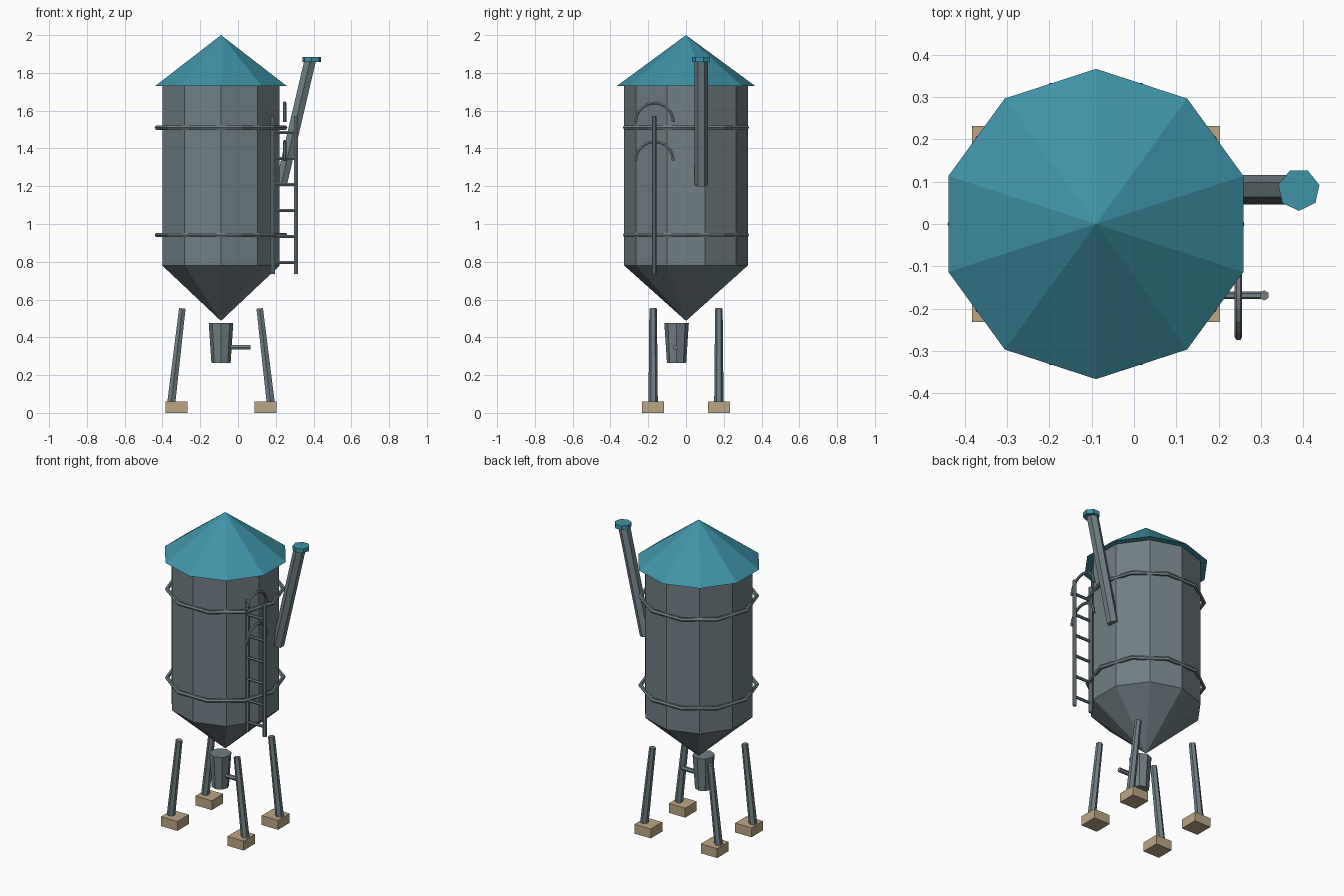
import bpy, math
from mathutils import Vector

if "Cube" in bpy.data.objects:
    bpy.data.objects.remove(bpy.data.objects["Cube"])

CX = -0.09  # tank axis


def material(name, rgb):
    m = bpy.data.materials.new(name)
    m.diffuse_color = (*rgb, 1)
    m.use_nodes = True
    m.node_tree.nodes["Principled BSDF"].inputs["Base Color"].default_value = m.diffuse_color
    return m


TEAL = material("teal_paint", (0.05, 0.29, 0.39))
STEEL = material("slate_steel", (0.16, 0.21, 0.23))
TAN = material("tan_block", (0.50, 0.38, 0.23))


def finish(name, mat):
    ob = bpy.context.object
    ob.name = name
    ob.data.materials.append(mat)
    return ob


def rod(name, a, b, r1, r2=None, sides=6, mat=STEEL, spin=0):
    """Faceted cylinder or cone from point a (radius r1) to point b (radius r2)."""
    a, b = Vector(a), Vector(b)
    d = b - a
    bpy.ops.mesh.primitive_cone_add(vertices=sides, radius1=r1,
                                    radius2=r1 if r2 is None else r2, depth=d.length)
    ob = finish(name, mat)
    ob.location = (a + b) / 2
    ob.rotation_mode = 'QUATERNION'
    ob.rotation_quaternion = Vector((0, 0, 1)).rotation_difference(d)
    if spin:
        ob.rotation_mode = 'XYZ'
        ob.rotation_euler = (0, 0, spin)
    return ob


# Tank: roof, shell, hopper
rod("roof", (CX, 0, 1.73), (CX, 0, 2.0), 0.367, 0, 10, TEAL)
rod("tank_shell", (CX, 0, 0.78), (CX, 0, 1.73), 0.327, sides=10)
rod("hopper_cone", (CX, 0, 0.487), (CX, 0, 0.78), 0, 0.327, 10)

# Bands around the shell, corners over the flat faces
for name, z in (("lower_band", 0.942), ("upper_band", 1.51)):
    bpy.ops.mesh.primitive_torus_add(location=(CX, 0, z), major_segments=10,
                                     minor_segments=6, major_radius=0.338,
                                     minor_radius=0.013)
    finish(name, STEEL)

# Splayed legs on foot blocks
for sx, xn in ((-1, "left"), (1, "right")):
    for sy, yn in ((-1, "front"), (1, "back")):
        rod(f"{yn}_{xn}_leg", (CX + sx * 0.266, sy * 0.174, 0.03),
            (CX + sx * 0.205, sy * 0.174, 0.553), 0.025, 0.02)
        bpy.ops.mesh.primitive_cube_add(size=1, location=(CX + sx * 0.235, sy * 0.174, 0.03))
        finish(f"{yn}_{xn}_foot_block", TAN).scale = (0.116, 0.116, 0.06)

# Discharge outlet with lever
rod("outlet", (CX, -0.05, 0.265), (CX, -0.05, 0.477), 0.051, 0.065, 8)
rod("outlet_lever", (CX + 0.03, -0.057, 0.347), (0.065, -0.057, 0.347), 0.014)

# Filler pipe and cap
rod("filler_pipe", (0.228, 0.081, 1.206), (0.382, 0.081, 1.866), 0.035)
rod("filler_cap", (0.39, 0.081, 1.857), (0.39, 0.081, 1.884), 0.05, sides=7,
    mat=TEAL, spin=math.pi)

# Ladder
LY, X0, X1 = -0.169, 0.186, 0.308
for name, x in (("inner_rail", X0), ("outer_rail", X1)):
    rod(name, (x, LY, 0.735), (x, LY, 1.573), 0.012)
for i in range(6):
    z = 0.796 + i * 0.1376
    rod(f"ladder_rung_{i + 1}", (X0, LY, z), (X1, LY, z), 0.009)

# Half-round safety hoops
for name, z in (("lower_hoop", 1.336), ("upper_hoop", 1.54)):
    cu = bpy.data.curves.new(name, 'CURVE')
    cu.dimensions = '3D'
    cu.bevel_depth, cu.bevel_resolution = 0.009, 1
    cu.use_fill_caps = True
    sp = cu.splines.new('POLY')
    sp.points.add(10)
    for i, p in enumerate(sp.points):
        t = math.pi * i / 10
        p.co = (0.247, -0.167 + 0.1 * math.cos(t), z + 0.1 * math.sin(t), 1)
        sp.use_smooth = False
    cu.materials.append(STEEL)
    bpy.context.collection.objects.link(bpy.data.objects.new(name, cu))
